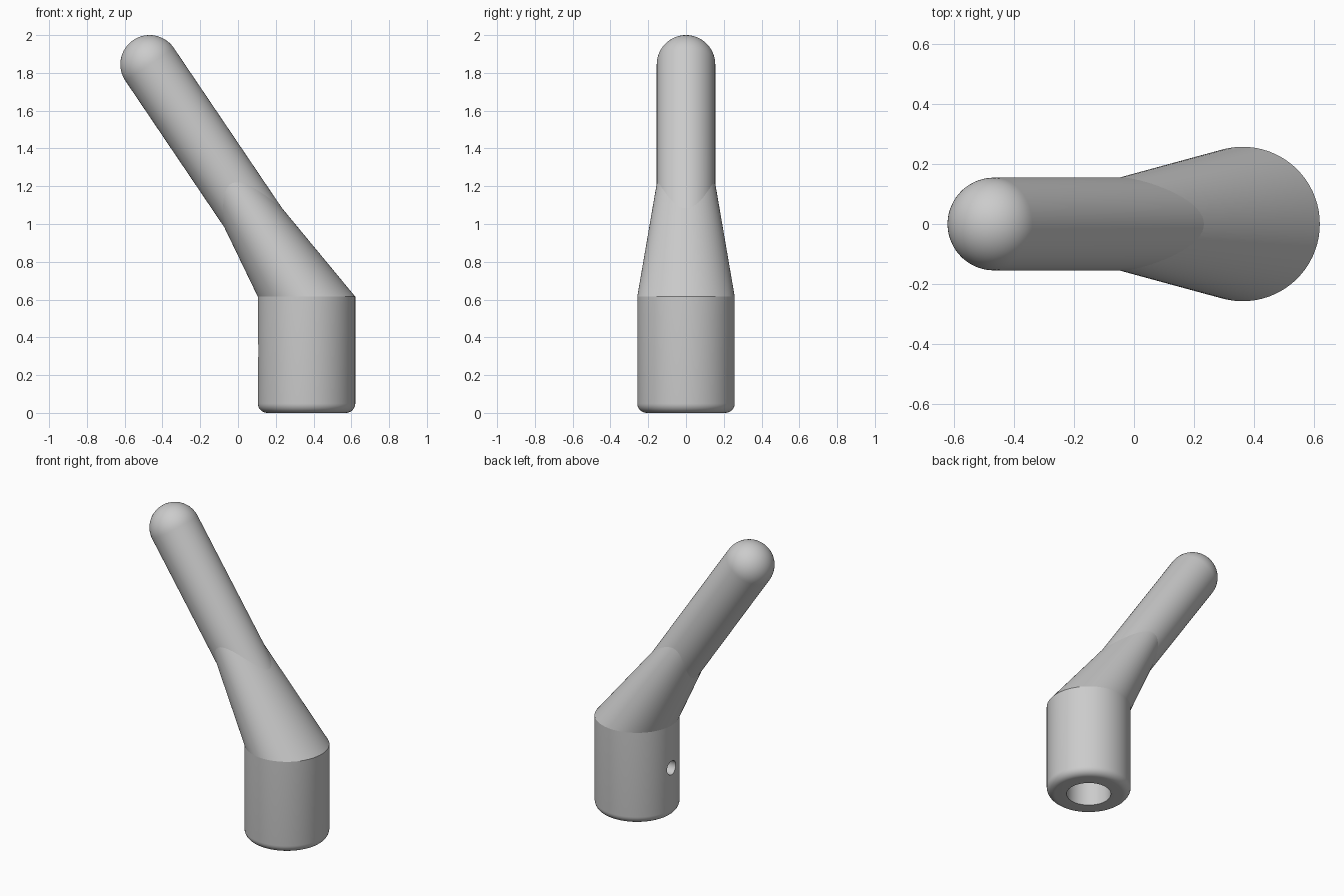
import bpy, bmesh, math
from mathutils import Matrix, Vector

cube = bpy.data.objects.get("Cube")
if cube:
    bpy.data.objects.remove(cube, do_unlink=True)

# Main dimensions
SEGMENTS = 72
HUB_X, HUB_R, HUB_TOP = 0.363, 0.258, 0.615
BORE_R, BORE_DEPTH, FILLET = 0.136, 0.45, 0.05
ARM_R = 0.155
ARM_START = Vector((HUB_X, 0, HUB_TOP))
ARM_END = Vector((-0.468, 0, 2 - ARM_R))

grey = bpy.data.materials.new("plain grey")
grey.use_nodes = True
grey.diffuse_color = (0.6, 0.6, 0.6, 1)
grey.node_tree.nodes["Principled BSDF"].inputs["Base Color"].default_value = (0.6, 0.6, 0.6, 1)


def arc(cx, cz, r, start, end, steps):
    """Profile points on a circle, angles in degrees."""
    angles = [math.radians(start + (end - start) * i / steps) for i in range(steps + 1)]
    return [(cx + r * math.cos(a), cz + r * math.sin(a)) for a in angles]


def revolve(name, profile, matrix):
    """Closed solid from a (radius, height) profile that starts and ends on the axis."""
    bm = bmesh.new()
    verts = [bm.verts.new((r, 0, z)) for r, z in profile]
    edges = [bm.edges.new(pair) for pair in zip(verts, verts[1:])]
    bmesh.ops.spin(bm, geom=verts + edges, cent=(0, 0, 0), axis=(0, 0, 1),
                   angle=math.tau, steps=SEGMENTS, use_merge=True)
    bmesh.ops.remove_doubles(bm, verts=bm.verts, dist=1e-5)
    bmesh.ops.recalc_face_normals(bm, faces=bm.faces)
    bm.transform(matrix)
    mesh = bpy.data.meshes.new(name)
    bm.to_mesh(mesh)
    bm.free()
    mesh.materials.append(grey)
    obj = bpy.data.objects.new(name, mesh)
    bpy.context.collection.objects.link(obj)
    return obj


def smooth(obj):
    bpy.ops.object.select_all(action="DESELECT")
    obj.select_set(True)
    bpy.context.view_layer.objects.active = obj
    bpy.ops.object.shade_smooth_by_angle(angle=math.radians(30))


# Hub: upright cylinder with a rounded foot and a blind bore from below
hub_profile = [(0, BORE_DEPTH), (BORE_R, BORE_DEPTH), (BORE_R, 0)]
hub_profile += arc(HUB_R - FILLET, FILLET, FILLET, -90, 0, 8)
hub_profile += [(HUB_R, HUB_TOP), (0, HUB_TOP)]
hub = revolve("hub", hub_profile, Matrix.Translation((HUB_X, 0, 0)))

# Set screw hole: from the outside of the hub into the bore
cutter = revolve("screw_hole_cutter", [(0, 0), (0.046, 0), (0.046, 0.3), (0, 0.3)],
                 Matrix.Translation((HUB_X, 0, 0.33)) @ Matrix.Rotation(-math.pi / 2, 4, "Y"))
cutter.hide_render = True
cut = hub.modifiers.new("screw_hole", "BOOLEAN")
cut.operation = "DIFFERENCE"
cut.solver = "EXACT"
cut.object = cutter
bpy.context.view_layer.objects.active = hub
bpy.ops.object.modifier_apply(modifier=cut.name)
bpy.data.objects.remove(cutter, do_unlink=True)

# Neck: leaning cone with level round sections, fading into the arm
neck_h, neck_r = 0.68, 0.141
lean = Matrix.Translation(ARM_START) @ Matrix.Shear("XY", 4, (-0.655, 0))
neck = revolve("neck", [(0, 0), (HUB_R, 0), (neck_r, neck_h), (0, neck_h)], Matrix.Identity(4))
for v in neck.data.vertices:
    v.co = ARM_START + Vector((v.co.x - 0.655 * v.co.z, v.co.y, v.co.z))

# Arm: leaning round bar with a ball end
axis = ARM_END - ARM_START
arm_profile = [(0, 0), (ARM_R, 0)] + arc(0, axis.length, ARM_R, 0, 90, 16)
arm_profile[-1] = (0, axis.length + ARM_R)
arm = revolve("arm", arm_profile,
              Matrix.Translation(ARM_START) @ axis.to_track_quat("Z", "Y").to_matrix().to_4x4())

for part in (hub, neck, arm):
    smooth(part)
